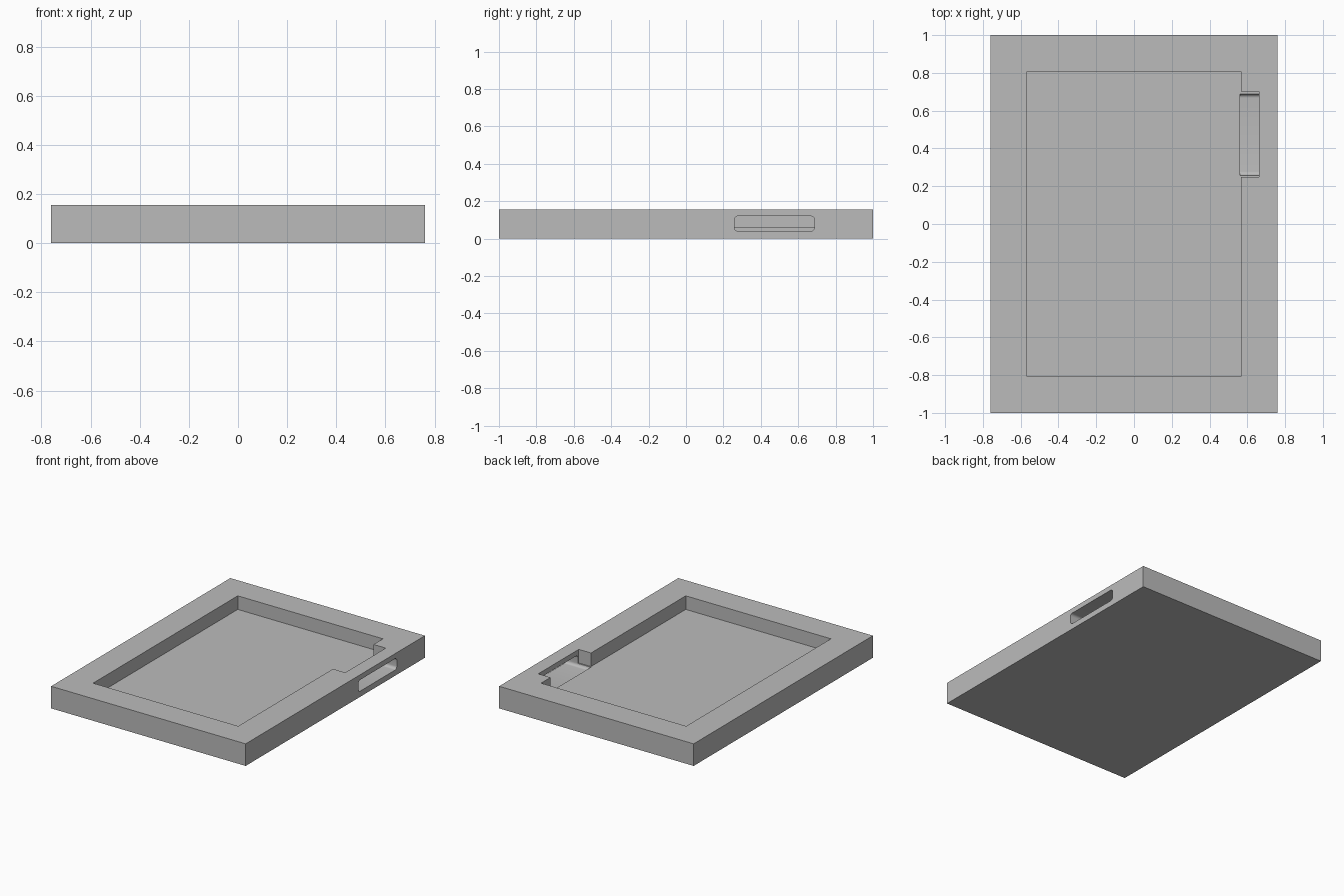
import bpy
import bmesh
from mathutils import Vector

default = bpy.data.objects.get("Cube")
if default:
    bpy.data.objects.remove(default, do_unlink=True)

HEIGHT = 0.156
FLOOR = 0.06

grey = bpy.data.materials.new("plain grey")
grey.use_nodes = True
colour = (0.5, 0.5, 0.5, 1)
grey.diffuse_color = colour
grey.node_tree.nodes["Principled BSDF"].inputs["Base Color"].default_value = colour


def box(name, low, high, round_x=0):
    """Box between two corners; round_x rounds the edges running along x."""
    low, high = Vector(low), Vector(high)
    bm = bmesh.new()
    bmesh.ops.create_cube(bm, size=1)
    for v in bm.verts:
        v.co = (low + high) / 2 + v.co * (high - low)
    if round_x:
        edges = [e for e in bm.edges
                 if abs(e.verts[0].co.x - e.verts[1].co.x) > 1e-5]
        bmesh.ops.bevel(bm, geom=edges, offset=round_x, segments=6,
                        profile=0.5, affect='EDGES')
    bmesh.ops.recalc_face_normals(bm, faces=bm.faces)
    mesh = bpy.data.meshes.new(name)
    bm.to_mesh(mesh)
    bm.free()
    mesh.materials.append(grey)
    obj = bpy.data.objects.new(name, mesh)
    bpy.context.collection.objects.link(obj)
    return obj


# Solid slab
tray = box("tray", (-0.76, -1, 0), (0.76, 1, HEIGHT))

# Main recess, side notch open to the top, and rounded slot through the side wall
cutters = [
    box("recess_cutter", (-0.567, -0.807, FLOOR), (0.567, 0.807, 0.3)),
    box("notch_cutter", (0.5, 0.25, FLOOR), (0.663, 0.702, 0.3)),
    box("slot_cutter", (0.562, 0.258, 0.04), (0.9, 0.687, 0.12), round_x=0.02),
]

bpy.context.view_layer.objects.active = tray
for cutter in cutters:
    cut = tray.modifiers.new(cutter.name, 'BOOLEAN')
    cut.operation = 'DIFFERENCE'
    cut.solver = 'EXACT'
    cut.object = cutter
    bpy.ops.object.modifier_apply(modifier=cut.name)
    bpy.data.objects.remove(cutter, do_unlink=True)

# Smooth only the slot's rounded corners
bpy.ops.object.select_all(action='DESELECT')
tray.select_set(True)
bpy.ops.object.shade_smooth_by_angle(angle=0.6)
